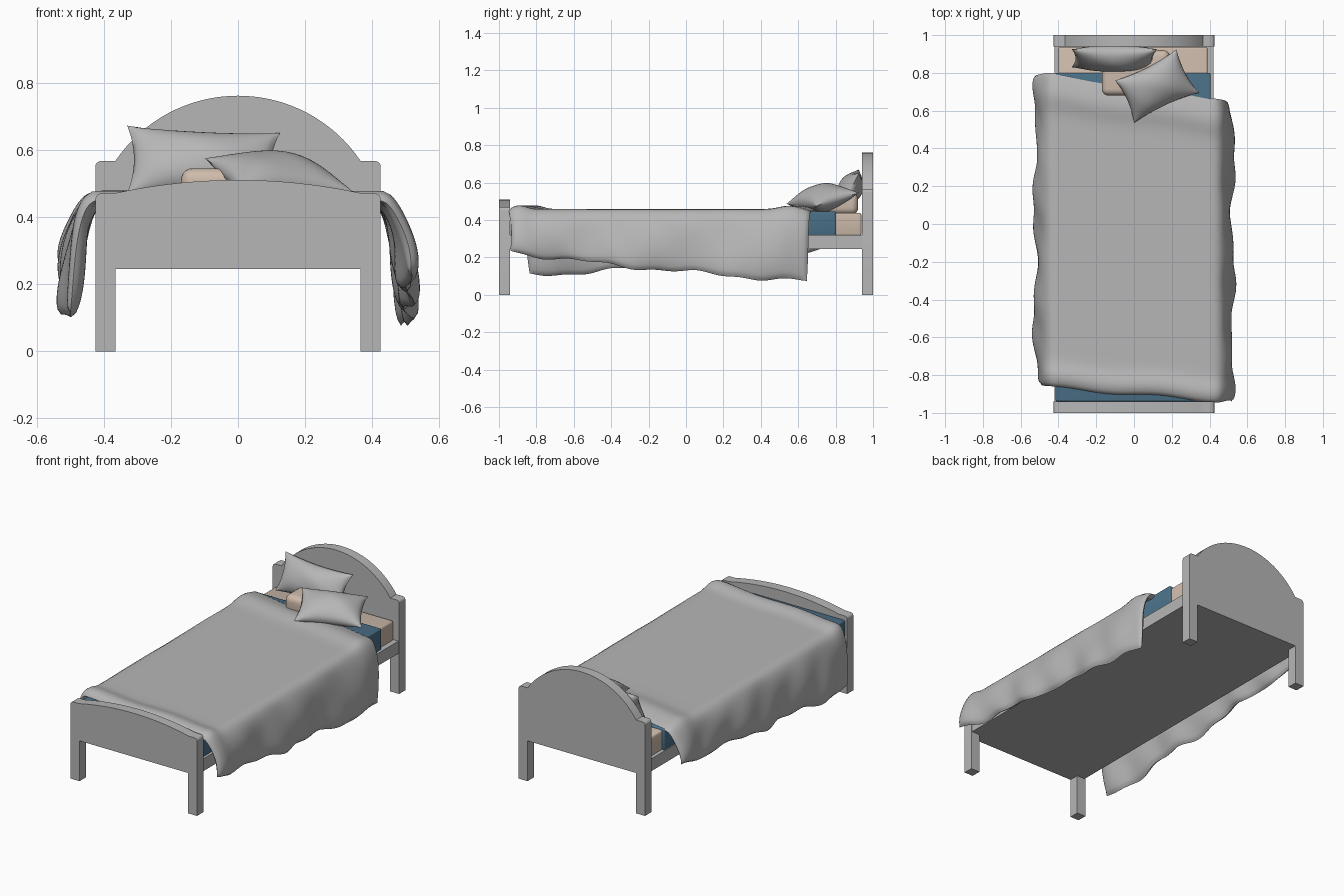
import bpy, bmesh, math
from mathutils import Vector

if "Cube" in bpy.data.objects:
    bpy.data.objects.remove(bpy.data.objects["Cube"])


def material(name, rgb):
    m = bpy.data.materials.new(name)
    m.diffuse_color = (*rgb, 1)
    m.use_nodes = True
    m.node_tree.nodes["Principled BSDF"].inputs["Base Color"].default_value = m.diffuse_color
    return m


GREY = material("soft grey", (0.47, 0.47, 0.47))
BLUE = material("sheet blue", (0.07, 0.165, 0.25))
BEIGE = material("warm beige", (0.62, 0.50, 0.41))


def finish(name, bm, mat, angle=35):
    bmesh.ops.recalc_face_normals(bm, faces=bm.faces)
    me = bpy.data.meshes.new(name)
    bm.to_mesh(me)
    bm.free()
    ob = bpy.data.objects.new(name, me)
    bpy.context.collection.objects.link(ob)
    me.materials.append(mat)
    bpy.ops.object.select_all(action='DESELECT')
    ob.select_set(True)
    bpy.context.view_layer.objects.active = ob
    bpy.ops.object.shade_smooth_by_angle(angle=math.radians(angle))
    return ob


def box(name, lo, hi, mat, bevel=0.0, segs=3):
    bm = bmesh.new()
    bmesh.ops.create_cube(bm, size=1)
    for v in bm.verts:
        v.co = [(a + b) / 2 + c * (b - a) for a, b, c in zip(lo, hi, v.co)]
    if bevel:
        bmesh.ops.bevel(bm, geom=bm.edges[:], offset=bevel, segments=segs,
                        profile=0.5, affect='EDGES')
    return finish(name, bm, mat)


def end_board(name, y0, y1, shoulder, half, rise, corner=0.018):
    """Board with two legs, rounded shoulders and an arched top."""
    w, leg, under = 0.425, 0.06, 0.245
    r = (half ** 2 + rise ** 2) / (2 * rise)
    a = math.asin(half / r)
    right = [(w - leg, under), (w - leg, 0), (w, 0)]
    for i in range(6):
        t = math.pi / 2 * i / 5
        right.append((w - corner + corner * math.cos(t),
                      shoulder - corner + corner * math.sin(t)))
    n = 32
    arch = []
    for i in range(n + 1):
        t = a - 2 * a * i / n
        arch.append((r * math.sin(t), shoulder + rise - r + r * math.cos(t)))
    pts = right + arch + [(-x, z) for x, z in reversed(right)]
    bm = bmesh.new()
    f = bm.faces.new([bm.verts.new((x, y0, z)) for x, z in pts])
    ext = bmesh.ops.extrude_face_region(bm, geom=[f])
    new = [g for g in ext['geom'] if isinstance(g, bmesh.types.BMVert)]
    bmesh.ops.translate(bm, verts=new, vec=(0, y1 - y0, 0))
    bmesh.ops.triangulate(bm, faces=[g for g in bm.faces if len(g.verts) > 4])
    return finish(name, bm, GREY)


def cushion(name, pos, thick, nu, nv, mat):
    """Closed padded sheet: surface pos(u, v) offset both ways by thick(u, v)."""
    bm = bmesh.new()
    e = 0.01
    layers = ({}, {})
    for i in range(nu + 1):
        for j in range(nv + 1):
            # samples gather towards the hems
            u = math.sin(math.pi / 2 * (2 * i / nu - 1)) * 0.4 + 0.6 * (2 * i / nu - 1)
            v = math.sin(math.pi / 2 * (2 * j / nv - 1)) * 0.4 + 0.6 * (2 * j / nv - 1)
            p = pos(u, v)
            du = pos(min(u + e, 1), v) - pos(max(u - e, -1), v)
            dv = pos(u, min(v + e, 1)) - pos(u, max(v - e, -1))
            n = du.cross(dv).normalized()
            if i in (0, nu) or j in (0, nv):
                layers[0][i, j] = layers[1][i, j] = bm.verts.new(p)
            else:
                t = thick(u, v)
                layers[0][i, j] = bm.verts.new(p + n * t)
                layers[1][i, j] = bm.verts.new(p - n * t)
    for k, g in enumerate(layers):
        for i in range(nu):
            for j in range(nv):
                q = [g[i, j], g[i + 1, j], g[i + 1, j + 1], g[i, j + 1]]
                try:
                    bm.faces.new(q if k == 0 else q[::-1])
                except ValueError:
                    pass
    return finish(name, bm, mat, 60)


def pillow(name, bl, br, tr, tl, t):
    bl, br, tr, tl = map(Vector, (bl, br, tr, tl))

    def pos(u, v):
        a = (u * (1 - 0.09 * (1 - v * v)) + 1) / 2
        b = (v * (1 - 0.13 * (1 - u * u)) + 1) / 2
        return bl.lerp(br, a).lerp(tl.lerp(tr, a), b)

    def thick(u, v):
        d = max(0, (1 - u * u) * (1 - v * v))
        return t * d ** 0.55 * (1 + 0.03 * math.sin(5 * u + 3 * v))
    return cushion(name, pos, thick, 28, 24, GREY)


# Bed frame
end_board("headboard", 0.94, 1.0, 0.567, 0.365, 0.194)
end_board("footboard", -1.0, -0.94, 0.47, 0.37, 0.04)
box("bed_base", (-0.42, -0.945, 0.245), (0.42, 0.945, 0.32), GREY)

# Mattress and fitted sheet
box("mattress", (-0.4, -0.935, 0.315), (0.39, 0.938, 0.438), BEIGE, 0.012)
box("sheet", (-0.415, -0.939, 0.315), (0.405, 0.80, 0.447), BLUE, 0.008)

# Sleeping pillow
box("inner_pillow", (-0.17, 0.68, 0.43), (0.19, 0.92, 0.545), BEIGE, 0.035, 5)


# Duvet: slightly turned, hanging over both sides
def duvet_pos(u, v):
    s = (v + 1) / 2
    q = max(0.0, (abs(u) - 0.55) / 0.45)
    side = 1 if u > 0 else -1
    inner = max(-1, min(1, u / 0.55))
    foot = -0.903 - 0.035 * inner + 0.008 * math.sin(u * 9)
    head = 0.732 - 0.062 * inner + 0.006 * math.sin(u * 8)
    if side > 0:
        bottom = 0.24 - 0.17 * s ** 0.7
        head -= 0.03 * q
        foot -= 0.005 * q
    else:
        bottom = 0.105 + 0.14 * s ** 1.3
        foot += 0.035 * q
    y = foot + (head - foot) * s
    bottom += 0.010 * math.sin(11 * y + side) + 0.005 * math.sin(27 * y)
    x = 0.42 * inner
    z = 0.438 + 0.022 * math.exp(-((v + 0.94) / 0.07) ** 2) \
        + 0.018 * math.exp(-((v - 0.86) / 0.09) ** 2)
    if q > 0:
        fold = 0.014 * math.sin(10 * y + 2 * side + 3 * q) + 0.007 * math.sin(23 * y - 4 * q)
        x += side * (0.105 * q ** 0.6 - 0.02 * q * q + fold * q)
        z -= (z - bottom) * q ** 1.3
    return Vector((x, y, z))


def duvet_thick(u, v):
    q = max(0.0, (abs(u) - 0.55) / 0.45)
    hem = (max(0, 1 - abs(u) ** 14) * max(0, 1 - abs(v) ** 22)) ** 0.5
    return (0.021 + 0.010 * q) * hem


cushion("duvet", duvet_pos, duvet_thick, 84, 90, GREY)

# Loose pillows
pillow("back_pillow", (-0.33, 0.83, 0.47), (0.11, 0.83, 0.465),
       (0.125, 0.925, 0.65), (-0.33, 0.925, 0.672), 0.066)
pillow("front_pillow", (0.0, 0.535, 0.485), (0.345, 0.695, 0.475),
       (0.225, 0.925, 0.545), (-0.10, 0.76, 0.575), 0.072)
